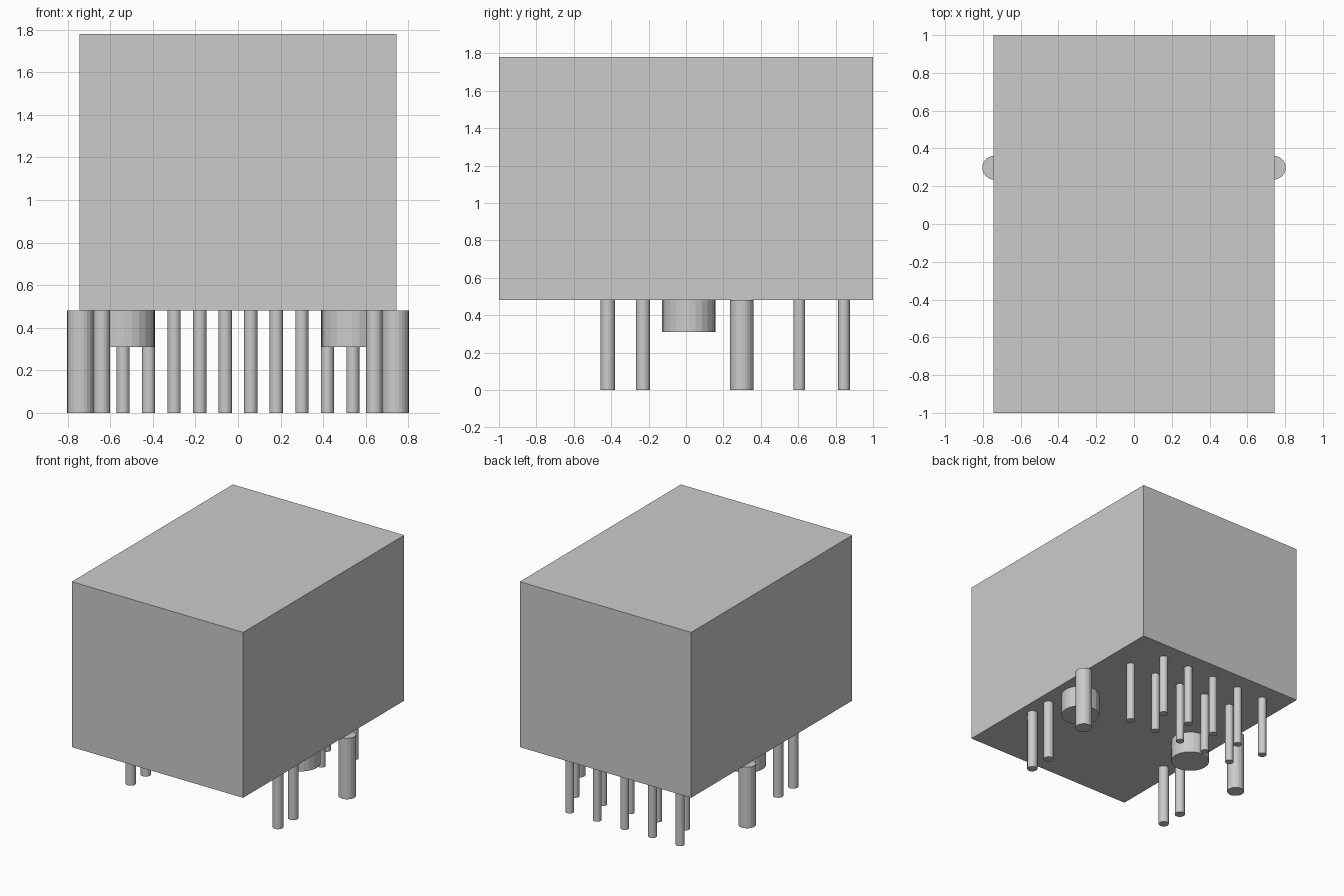
import bpy

# Remove the default cube
cube = bpy.data.objects.get("Cube")
if cube:
    bpy.data.objects.remove(cube, do_unlink=True)

# Single plain grey
GREY = (0.6, 0.6, 0.6, 1.0)
grey = bpy.data.materials.new("plain_grey")
grey.use_nodes = True
grey.diffuse_color = GREY
grey.node_tree.nodes["Principled BSDF"].inputs["Base Color"].default_value = GREY

BASE = 0.48   # underside of the housing
TOP = 1.78


def finish(name):
    obj = bpy.context.object
    obj.name = name
    obj.data.materials.append(grey)
    return obj


def peg(name, x, y, radius, bottom=0.0):
    """Round peg hanging from the underside of the housing."""
    bpy.ops.mesh.primitive_cylinder_add(
        vertices=24, radius=radius, depth=BASE - bottom,
        location=(x, y, (BASE + bottom) / 2))
    finish(name)


# Housing block
bpy.ops.mesh.primitive_cube_add(size=1, location=(0, 0, (BASE + TOP) / 2))
housing = finish("housing")
housing.scale = (1.49, 2.0, TOP - BASE)
bpy.ops.object.transform_apply(location=False, rotation=False, scale=True)

# Mirrored mounting pegs, side posts and front lamp pins
for side, s in (("left", 1), ("right", -1)):
    peg(f"{side}_locating_peg", s * 0.535, 0.015, 0.142, 0.31)
    peg(f"{side}_shield_post", s * 0.74, 0.298, 0.063)
    peg(f"{side}_lamp_pin_front", s * 0.64, -0.418, 0.038)
    peg(f"{side}_lamp_pin_rear", s * 0.64, -0.23, 0.038)

# Two staggered rows of contact pins
for i in range(10):
    x = 0.54 - 0.12 * i
    y = 0.845 if i % 2 else 0.606
    peg(f"contact_pin_{i + 1}", x, y, 0.031)
